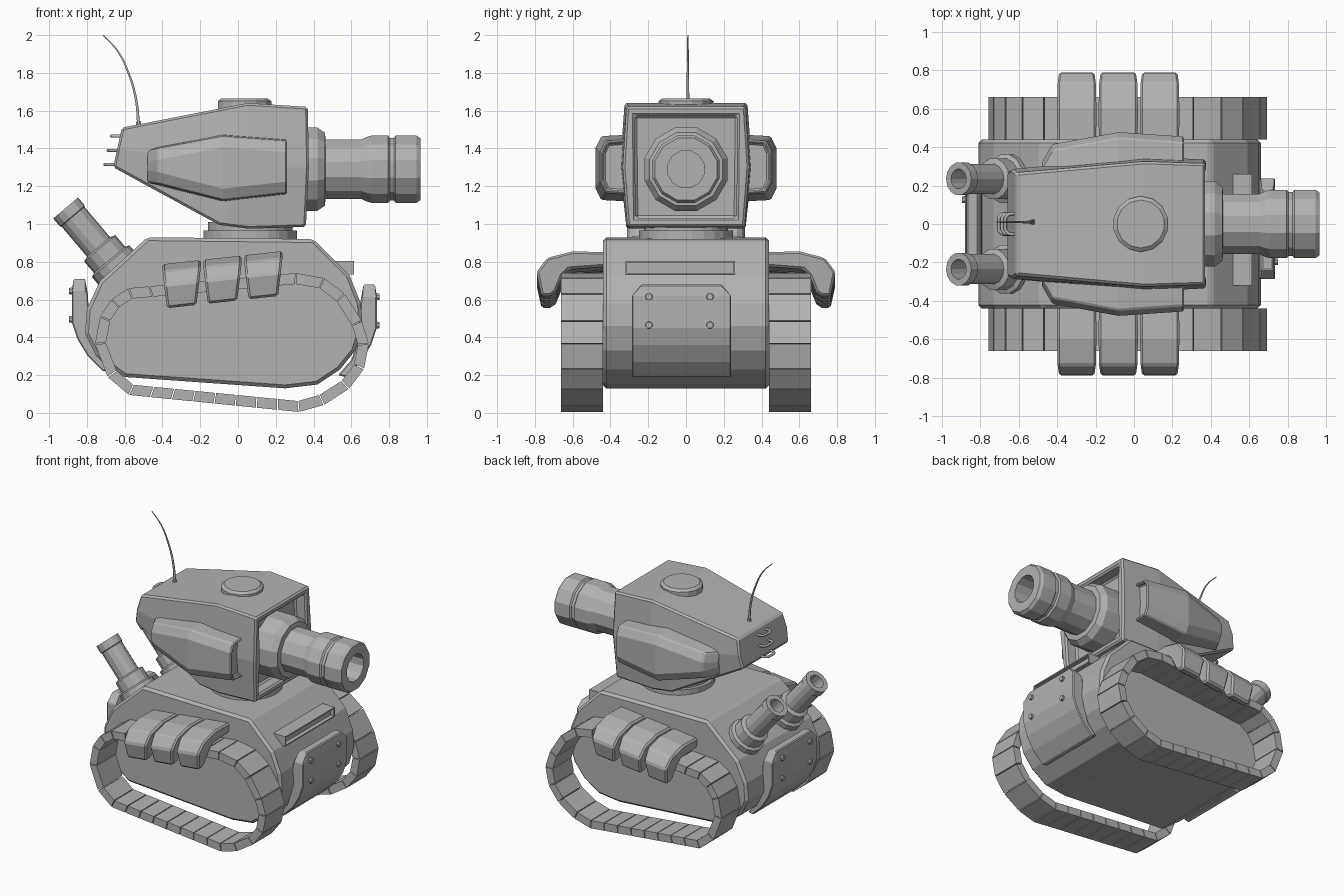
import bpy, bmesh, math
from mathutils import Vector

cube = bpy.data.objects.get("Cube")
if cube:
    bpy.data.objects.remove(cube, do_unlink=True)

grey = bpy.data.materials.new("plain_grey")
grey.use_nodes = True
COLOUR = (0.45, 0.45, 0.45, 1)
grey.diffuse_color = COLOUR
grey.node_tree.nodes["Principled BSDF"].inputs["Base Color"].default_value = COLOUR


def loft(name, parts, bevel=0, recess=None):
    """Skin each list of rings, cap the ends; optionally sink the cap facing +x."""
    bm = bmesh.new()
    for rings in parts:
        loops = [[bm.verts.new(p) for p in ring] for ring in rings]
        for a, b in zip(loops, loops[1:]):
            for i in range(len(a)):
                j = (i + 1) % len(a)
                bm.faces.new((a[i], a[j], b[j], b[i]))
        bm.faces.new(loops[0])
        bm.faces.new(loops[-1])
    bmesh.ops.recalc_face_normals(bm, faces=bm.faces)
    if recess:
        rim, depth = recess
        front = max(bm.faces, key=lambda f: f.normal.x * f.calc_area())
        bmesh.ops.inset_region(bm, faces=[front], thickness=rim)
        floor = bmesh.ops.extrude_discrete_faces(bm, faces=[front])["faces"][0]
        bmesh.ops.translate(bm, verts=floor.verts, vec=(-depth, 0, 0))
    mesh = bpy.data.meshes.new(name)
    bm.to_mesh(mesh)
    bm.free()
    obj = bpy.data.objects.new(name, mesh)
    bpy.context.collection.objects.link(obj)
    mesh.materials.append(grey)
    if bevel:
        mod = obj.modifiers.new("edge_bevel", 'BEVEL')
        mod.width, mod.segments, mod.limit_method = bevel, 1, 'ANGLE'
        mod.angle_limit = math.radians(35)
    return obj


def slab(profile, y0, y1):
    """Rings of an (x, z) profile extruded along y."""
    return [[(x, y, z) for x, z in profile] for y in (y0, y1)]


def turned(profile, sides, origin, axis):
    """Rings of a (distance, radius) profile turned about an axis."""
    turn = Vector(axis).to_track_quat('Z', 'Y')
    angles = [2 * math.pi * (i + 0.5) / sides for i in range(sides)]
    return [[Vector(origin) + turn @ Vector((r * math.cos(a), r * math.sin(a), t))
             for a in angles] for t, r in profile]


def wire(name, points, radius, tip=1):
    """Thin smooth tube through the points."""
    curve = bpy.data.curves.new(name, 'CURVE')
    curve.dimensions = '3D'
    curve.bevel_depth, curve.bevel_resolution, curve.resolution_u = radius, 1, 5
    curve.use_fill_caps = True
    spline = curve.splines.new('BEZIER')
    spline.bezier_points.add(len(points) - 1)
    for i, (bp, p) in enumerate(zip(spline.bezier_points, points)):
        bp.co = p
        bp.handle_left_type = bp.handle_right_type = 'AUTO'
        bp.radius = 1 + (tip - 1) * i / (len(points) - 1)
    obj = bpy.data.objects.new(name, curve)
    bpy.context.collection.objects.link(obj)
    curve.materials.append(grey)


# Hull
hull = [(-.48, .93), (.4, .92), (.59, .73), (.65, .58), (.66, .46), (.62, .33), (.54, .23),
        (.42, .15), (.25, .13), (-.6, .19), (-.75, .3), (-.81, .42), (-.8, .55), (-.73, .7)]
loft("hull", [slab(hull, -.44, .44)], .018)

# Tracks: a closed path cut into separate links
path = [(-.757, .365), (-.73, .51), (-.67, .6), (-.58, .66), (.307, .74), (.455, .714),
        (.566, .63), (.656, .487), (.693, .365), (.667, .233), (.587, .127), (.455, .042),
        (.323, .005), (-.577, .095), (-.69, .19)]
path = [Vector(p) for p in path]


def inner_point(i, depth=.058):
    a, b, c = path[i - 1], path[i], path[(i + 1) % len(path)]
    d1, d2 = (b - a).normalized(), (c - b).normalized()
    n = Vector((d1.y + d2.y, -d1.x - d2.x)).normalized()
    return b + n * depth


links = []
for i, a in enumerate(path):
    k = (i + 1) % len(path)
    b, c, d = path[k], inner_point(k), inner_point(i)
    count = max(1, round((b - a).length / .115)) if (b - a).length > .3 else 1
    gap = .003 * count / (b - a).length
    for n in range(count):
        u, v = (n + gap) / count, (n + 1 - gap) / count
        links.append([a.lerp(b, u), a.lerp(b, v), d.lerp(c, v), d.lerp(c, u)])
for side, s in (("back", 1), ("front", -1)):
    loft("track_" + side, [slab(q, s * .44, s * .662) for q in links])

# Three bent guards over each track
guard = [(.42, .84), (.6, .845), (.735, .81), (.792, .735), (.765, .61), (.72, .61),
         (.69, .63), (.655, .715), (.62, .75), (.42, .765)]
for side, s in (("back", 1), ("front", -1)):
    for n in range(3):
        x0 = -.4 + n * .216
        rings = []
        for x, inward in ((x0, 1), (x0 + .204, -1)):
            ring = []
            for y, z in guard:
                px = x + inward * .12 * max(0, .81 - z)
                ring.append((px, s * y, z + .11 * (px - .13)))
            rings.append(ring)
        loft(f"track_guard_{side}_{n + 1}", [rings], .012)

# End plates wrapped over the hull ends, with bolts
end_plate = [(.665, .68), (.725, .68), (.735, .62), (.735, .45), (.705, .36), (.65, .27),
             (.57, .19), (.53, .2), (.6, .28), (.64, .4), (.65, .6)]
for end, flip, shift, lift in (("left", 1, 0, 0), ("right", -1, -.145, .03)):
    rows = []
    for y, drop in ((-.286, .06), (-.235, 0), (.187, 0), (.238, .06)):
        rows.append([(flip * x + shift, y, (z - drop if z > .65 else z) + lift)
                     for x, z in end_plate])
    loft("end_plate_" + end, [rows], .006)
    bolts = [turned([(0, .02), (.02, .018)], 8,
                    (flip * .73 + shift, y, z + lift), (flip, 0, 0))
             for y in (-.196, .127) for z in (.465, .615)]
    loft("bolts_" + end, bolts)

# Vision slot box
loft("vision_box", [[[(x, y, z) for y, z in
     ((-.32, .733), (.26, .733), (.26, .805), (-.32, .805))] for x in (.48, .615)]],
     recess=(.012, .03))

# Turret neck
loft("turret_neck", [turned([(0, .25), (.045, .25), (.045, .225), (.09, .225)],
                            24, (.065, 0, .92), (0, 0, 1))])


# Turret shell: six-sided rings from rear to front
def hexagon(top, middle, bottom):
    right = [top, middle, bottom]
    return [(x, y, z) for x, y, z in right] + [(x, -y, z) for x, y, z in reversed(right)]


shell = [hexagon((-.615, .265, 1.51), (-.64, .285, 1.4), (-.66, .27, 1.3)),
         hexagon((.05, .325, 1.64), (.05, .35, 1.3), (-.1, .315, .995)),
         hexagon((.06, .325, 1.64), (.06, .35, 1.3), (.06, .315, .975)),
         hexagon((.37, .315, 1.62), (.375, .335, 1.3), (.36, .31, .985))]
loft("turret_shell", [shell], .012, recess=(.065, .09))

# Turret cheek pods
for side, s in (("back", 1), ("front", -1)):
    rings = []
    for x, y, low, high in ((-.48, .32, 1.225, 1.385), (-.425, .415, 1.215, 1.4),
                            (-.08, .478, 1.127, 1.465), (.26, .455, 1.165, 1.44)):
        rings.append([(x, s * yy, zz) for yy, zz in
                      ((.26, low - .01), (y - .03, low), (y, low + .06),
                       (y, high - .06), (y - .03, high), (.26, high + .01))])
    loft("cheek_pod_" + side, [rings], .008, recess=(.022, .03))

# Roof hatch
loft("roof_hatch", [turned([(0, .145), (.04, .145), (.055, .125)],
                           14, (.035, 0, 1.61), (0, 0, 1))])

# Gun
loft("gun_collar", [turned([(0, .228), (.17, .228), (.21, .2), (.215, .15)],
                           12, (.25, 0, 1.29), (1, 0, 0))])
gun = [(0, .162), (.2, .162), (.235, .178), (.255, .184), (.345, .184), (.355, .172),
       (.375, .172), (.385, .184), (.495, .184), (.515, .17), (.515, .1), (.2, .1)]
loft("gun_barrel", [turned(gun, 12, (.45, 0, 1.29), (1, 0, 0))])

# Exhaust pipes
pipe = [(-.16, .13), (-.01, .13), (.0, .108), (.08, .108), (.09, .08), (.3, .08),
        (.305, .086), (.36, .086), (.36, .052), (.1, .052)]
for side, s in (("back", 1), ("front", -1)):
    loft("exhaust_pipe_" + side, [turned(pipe, 14, (-.68, s * .235, .81), (-.646, 0, .763))])

# Aerial and rear handles
wire("aerial", [(-.525, .01, 1.5), (-.54, .01, 1.66), (-.58, .01, 1.8),
                (-.64, .01, 1.92), (-.715, .01, 2.0)], .009, .35)
loft("aerial_base", [turned([(0, .016), (.03, .012)], 8, (-.527, .01, 1.515), (0, 0, 1))])
for n in range(3):
    x, z = -.615 - .017 * n, 1.465 - .075 * n
    wire(f"rear_handle_{n + 1}", [(x, .055, z), (x - .045, .045, z), (x - .055, 0, z),
                                  (x - .045, -.045, z), (x, -.055, z)], .009)
